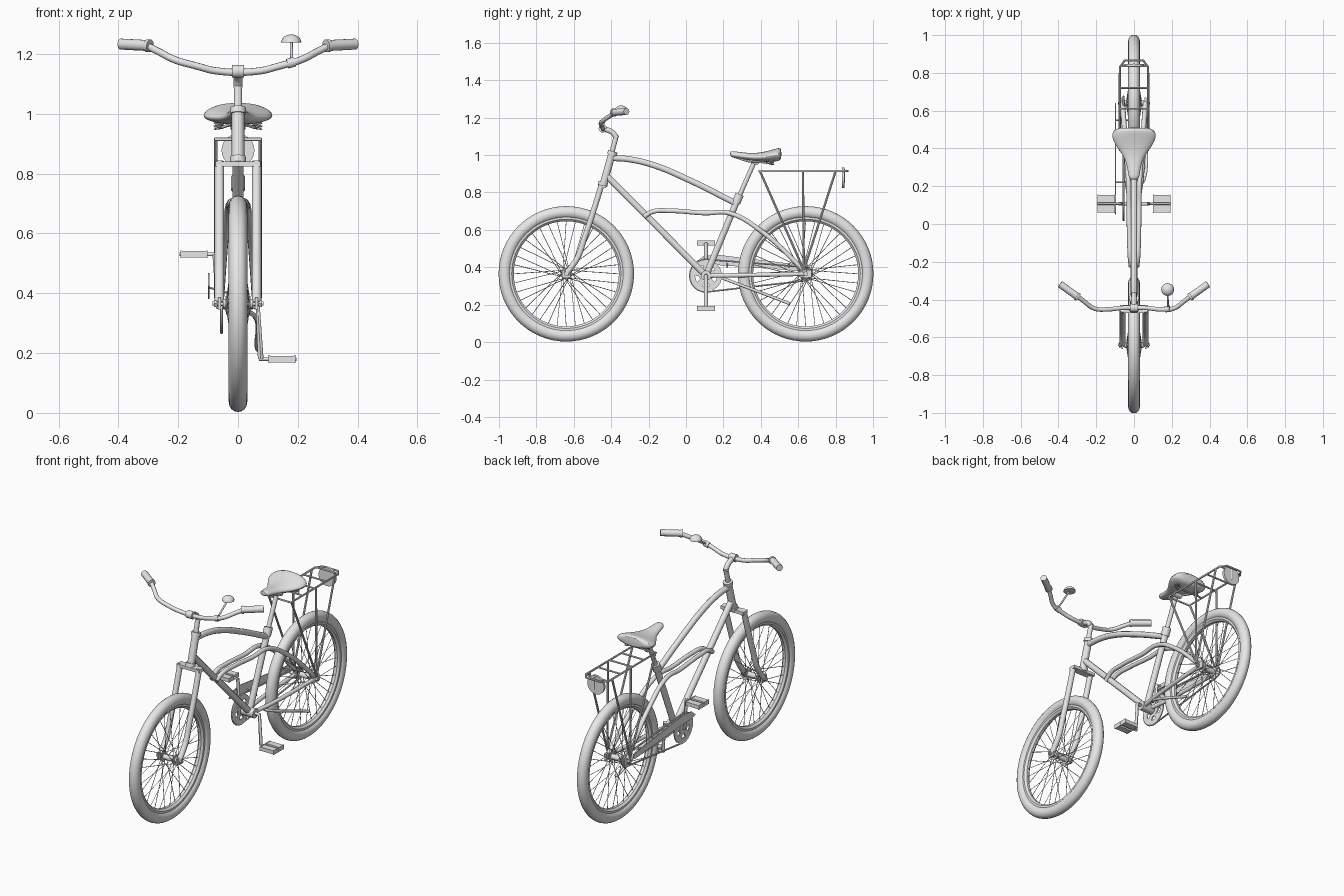
import bpy, bmesh, math
from mathutils import Vector, Matrix

cube = bpy.data.objects.get("Cube")
if cube:
    bpy.data.objects.remove(cube)

grey = bpy.data.materials.new("plain_grey")
grey.use_nodes = True
grey.diffuse_color = (0.8, 0.8, 0.8, 1)
grey.node_tree.nodes["Principled BSDF"].inputs["Base Color"].default_value = (0.8, 0.8, 0.8, 1)
parts = []


def add(name, mesh):
    mesh.name = name
    mesh.materials.clear()
    mesh.materials.append(grey)
    ob = bpy.data.objects.new(name, mesh)
    bpy.context.scene.collection.objects.link(ob)
    parts.append(ob)
    return ob


def tubes(name, paths, r, curved=False, loop=False, sides=3):
    """Round tubes of radius r along each path, kept as one mesh."""
    cu = bpy.data.curves.new(name, 'CURVE')
    cu.dimensions = '3D'
    cu.bevel_depth = r
    cu.bevel_resolution = sides
    cu.use_fill_caps = True
    cu.resolution_u = 8
    for path in paths:
        sp = cu.splines.new('BEZIER' if curved else 'POLY')
        pts = sp.bezier_points if curved else sp.points
        pts.add(len(path) - 1)
        for p, co in zip(pts, path):
            if curved:
                p.co = co
                p.handle_left_type = p.handle_right_type = 'AUTO'
            else:
                p.co = (*co, 1)
        sp.use_cyclic_u = loop
    tmp = bpy.data.objects.new(name + "_curve", cu)
    bpy.context.scene.collection.objects.link(tmp)
    mesh = bpy.data.meshes.new_from_object(tmp.evaluated_get(bpy.context.evaluated_depsgraph_get()))
    bpy.data.objects.remove(tmp)
    return add(name, mesh)


def boxes(name, items):
    """Boxes given as (centre, size) in one mesh."""
    bm = bmesh.new()
    for c, s in items:
        bmesh.ops.create_cube(bm, size=1, matrix=Matrix.Translation(c) @ Matrix.Diagonal((*s, 1)))
    mesh = bpy.data.meshes.new(name)
    bm.to_mesh(mesh)
    bm.free()
    return add(name, mesh)


def ring(name, y, z, profile, x=0, n=64):
    """Closed (x, radius) profile spun around an axle along x."""
    bm = bmesh.new()
    rows = [[bm.verts.new((x + px, y + r * math.cos(a), z + r * math.sin(a))) for px, r in profile]
            for a in (math.tau * i / n for i in range(n))]
    m = len(profile)
    for i in range(n):
        for j in range(m):
            k = (j + 1) % m
            bm.faces.new((rows[i][j], rows[i][k], rows[(i + 1) % n][k], rows[(i + 1) % n][j]))
    bmesh.ops.recalc_face_normals(bm, faces=bm.faces)
    mesh = bpy.data.meshes.new(name)
    bm.to_mesh(mesh)
    bm.free()
    return add(name, mesh)


def plate(name, outline, x, t):
    """Flat side plate from a (y, z) outline."""
    bm = bmesh.new()
    f = bm.faces.new([bm.verts.new((x, y, z)) for y, z in outline])
    ext = bmesh.ops.extrude_face_region(bm, geom=[f])
    bmesh.ops.translate(bm, vec=(t, 0, 0), verts=[v for v in ext["geom"] if isinstance(v, bmesh.types.BMVert)])
    bmesh.ops.recalc_face_normals(bm, faces=bm.faces)
    mesh = bpy.data.meshes.new(name)
    bm.to_mesh(mesh)
    bm.free()
    return add(name, mesh)


def both(path):
    return [[(s * x, y, z) for x, y, z in path] for s in (1, -1)]


AX, WZ = 0.64, 0.365          # axle offset and height
BY, BZ = 0.107, 0.355         # crank axle

# Wheels: tyre, rim, hub and crossed spokes
tyre = [(0.031 * math.cos(math.tau * i / 16), 0.329 + 0.033 * math.sin(math.tau * i / 16)) for i in range(16)]
rim = [(-0.019, 0.305), (-0.019, 0.292), (-0.008, 0.281), (0.008, 0.281), (0.019, 0.292), (0.019, 0.305)]
for label, y in (("front", -AX), ("rear", AX)):
    ring(label + "_tyre", y, WZ, tyre)
    ring(label + "_rim", y, WZ, rim)
    tubes(label + "_hub", [[(-0.05, y, WZ), (0.05, y, WZ)]], 0.016)
    tubes(label + "_hub_flanges", [[(s * 0.036, y, WZ), (s * 0.041, y, WZ)] for s in (1, -1)], 0.027)
    tubes(label + "_axle", [[(-0.085, y, WZ), (0.085, y, WZ)]], 0.007)
    tubes(label + "_axle_nuts", [[(s * 0.068, y, WZ), (s * 0.08, y, WZ)] for s in (1, -1)], 0.013, sides=1)
    spokes = []
    for i in range(36):
        a = math.tau * i / 36
        b = a + (0.9 if i % 4 < 2 else -0.9)
        spokes.append([((0.038 if i % 2 else -0.038), y + 0.024 * math.cos(b), WZ + 0.024 * math.sin(b)),
                       (0, y + 0.284 * math.cos(a), WZ + 0.284 * math.sin(a))])
    tubes(label + "_spokes", spokes, 0.0018, sides=0)

# Frame
tubes("top_tube", [[(0, -0.4, 0.985), (0, -0.3, 0.977), (0, -0.17, 0.945), (0, 0.02, 0.865), (0, 0.27, 0.74)]], 0.017, True)
tubes("down_tube", [[(0, -0.425, 0.89), (0, BY, BZ)]], 0.018)
tubes("seat_tube", [[(0, BY, BZ), (0, 0.285, 0.785)]], 0.018)
tubes("seat_clamp", [[(0, 0.268, 0.745), (0, 0.287, 0.79)]], 0.024)
tubes("seat_post", [[(0, 0.28, 0.77), (0, 0.375, 0.985)]], 0.013)
tubes("middle_and_seat_stays", both([(0.015, -0.225, 0.67), (0.02, -0.18, 0.697), (0.024, -0.08, 0.702),
      (0.027, 0.1, 0.69), (0.03, 0.23, 0.69), (0.043, 0.4, 0.595), (0.06, AX, WZ + 0.01)]), 0.013, True)
tubes("chain_stays", both([(0.02, BY, BZ), (0.04, 0.25, 0.357), (0.06, AX, WZ)]), 0.012, True)
tubes("bottom_bracket", [[(-0.04, BY, BZ), (0.04, BY, BZ)]], 0.028)
boxes("rear_dropouts", [((s * 0.06, AX, WZ), (0.01, 0.06, 0.04)) for s in (1, -1)])
tubes("head_tube", [[(0, -0.44, 0.85), (0, -0.395, 1.01)]], 0.021)
tubes("headset_cups", [[(0, -0.447, 0.835), (0, -0.441, 0.856)], [(0, -0.397, 1.0), (0, -0.391, 1.02)]], 0.027)

# Fork
boxes("fork_crown", [((0, -0.45, 0.832), (0.15, 0.042, 0.018))])
tubes("fork_legs", both([(0.062, -0.452, 0.84), (0.062, -0.495, 0.7), (0.062, -0.545, 0.55),
      (0.062, -0.578, 0.455), (0.062, -AX, WZ)]), 0.016, True)
boxes("fork_dropouts", [((s * 0.062, -AX, WZ), (0.01, 0.045, 0.04)) for s in (1, -1)])

# Handlebar and stem
tubes("stem_post", [[(0, -0.4, 1.0), (0, -0.372, 1.105)]], 0.014)
tubes("stem_arm", [[(0, -0.37, 1.09), (0, -0.395, 1.122), (0, -0.445, 1.142)]], 0.015, True)
tubes("stem_clamp", [[(-0.02, -0.445, 1.142), (0.02, -0.445, 1.142)]], 0.022)
half = [(0.07, -0.445, 1.143), (0.14, -0.452, 1.16), (0.21, -0.447, 1.18), (0.27, -0.405, 1.21), (0.31, -0.375, 1.228), (0.385, -0.322, 1.232)]
left, right = both(half)
tubes("handlebar", [right[::-1] + left], 0.012, True)
tubes("grips", both([(0.3, -0.384, 1.228), (0.392, -0.318, 1.233)]), 0.019)
tubes("grip_collars", both([(0.294, -0.388, 1.227), (0.304, -0.381, 1.228)]), 0.022)

# Bell: stalk and dome
tubes("bell_stalk", [[(0.18, -0.452, 1.17), (0.178, -0.35, 1.24)]], 0.005)
tubes("bell_clamp", [[(0.165, -0.451, 1.167), (0.19, -0.449, 1.174)]], 0.017)
bm = bmesh.new()
bmesh.ops.create_uvsphere(bm, u_segments=20, v_segments=12, radius=0.034)
bmesh.ops.bisect_plane(bm, geom=bm.verts[:] + bm.edges[:] + bm.faces[:], plane_co=(0, 0, 0), plane_no=(0, 0, -1), clear_outer=True)
bmesh.ops.holes_fill(bm, edges=[e for e in bm.edges if e.is_boundary])
bmesh.ops.transform(bm, verts=bm.verts, matrix=Matrix.Translation((0.178, -0.347, 1.238)) @ Matrix.Diagonal((1, 1, 0.8, 1)))
dome = bpy.data.meshes.new("bell_dome")
bm.to_mesh(dome)
bm.free()
add("bell_dome", dome)

# Saddle: lofted sections (y, half width, top, bottom)
sections = [(0.235, 0.02, 1.02, 0.995), (0.25, 0.03, 1.022, 0.985), (0.32, 0.038, 1.012, 0.975), (0.37, 0.062, 1.01, 0.967),
            (0.42, 0.103, 1.018, 0.963), (0.465, 0.121, 1.03, 0.963), (0.495, 0.112, 1.039, 0.967), (0.511, 0.085, 1.037, 0.978)]
bm = bmesh.new()
rows = []
for y, w, top, low in sections:
    row = []
    for i in range(20):
        c, s = math.cos(math.tau * i / 20), math.sin(math.tau * i / 20)
        mid = low + 0.45 * (top - low)
        row.append(bm.verts.new((w * c, y, mid + s * ((top - mid) if s > 0 else (mid - low)))))
    rows.append(row)
for a, b in zip(rows, rows[1:]):
    for i in range(20):
        bm.faces.new((a[i], a[(i + 1) % 20], b[(i + 1) % 20], b[i]))
bm.faces.new(rows[0])
bm.faces.new(rows[-1])
bmesh.ops.recalc_face_normals(bm, faces=bm.faces)
saddle = bpy.data.meshes.new("saddle")
bm.to_mesh(saddle)
bm.free()
add("saddle", saddle).modifiers.new("round", 'SUBSURF').render_levels = 1
tubes("saddle_rails", both([(0.012, 0.26, 0.99), (0.02, 0.34, 0.965), (0.03, 0.4, 0.962), (0.06, 0.46, 0.953)]), 0.005, True)
coil = [(0.065 + 0.014 * math.cos(i * 0.8), 0.455 + 0.014 * math.sin(i * 0.8), 0.948 + i * 0.0013) for i in range(25)]
tubes("saddle_springs", both(coil), 0.003, sides=1)
tubes("saddle_clamp", [[(-0.025, 0.375, 0.962), (0.025, 0.375, 0.962)]], 0.016)

# Rear rack with reflector
RZ, RX = 0.915, 0.075
tubes("rack_frame", [[(-RX, 0.39, RZ), (-RX, 0.83, RZ), (-0.05, 0.865, RZ), (0.05, 0.865, RZ), (RX, 0.83, RZ), (RX, 0.39, RZ)]], 0.006, loop=True, sides=2)
tubes("rack_bars", [[(-RX, y, RZ), (RX, y, RZ)] for y in (0.5, 0.61, 0.72, 0.835)], 0.005, sides=2)
tubes("rack_legs", [p for y in (0.395, 0.625, 0.8) for p in both([(RX, y, RZ), (RX, AX - 0.01, WZ + 0.02)])], 0.006, sides=2)
tubes("reflector", [[(0, 0.834, 0.878), (0, 0.848, 0.878)]], 0.055, sides=10)
tubes("reflector_bracket", [[(0, 0.842, 0.85), (0, 0.842, 0.925)]], 0.009)

# Chainwheel, sprocket, chain and guard
CX = -0.055
ring("chainwheel_rim", BY, BZ, [(-0.003, 0.058), (-0.003, 0.085), (0.003, 0.085), (0.003, 0.058)], CX, 40)
ring("chainwheel_centre", BY, BZ, [(-0.004, 0.006), (-0.004, 0.036), (0.004, 0.036), (0.004, 0.006)], CX, 32)
for i in range(5):
    a = math.tau * i / 5 + math.pi / 2
    d, n = Vector((math.cos(a), math.sin(a))), Vector((-math.sin(a), math.cos(a)))
    c = Vector((BY, BZ))
    plate("chainwheel_arm", [c + d * r + n * w for r, w in ((0.03, 0.014), (0.062, 0.018), (0.062, -0.018), (0.03, -0.014))], CX - 0.003, 0.006)
ring("rear_sprocket", AX, WZ, [(-0.003, 0.01), (-0.003, 0.034), (0.003, 0.034), (0.003, 0.01)], CX, 24)
arc = lambda y, z, r, a0: [(CX, y + r * math.cos(a0 + math.pi * i / 12), z + r * math.sin(a0 + math.pi * i / 12)) for i in range(13)]
tubes("chain", [arc(BY, BZ, 0.087, math.pi / 2) + arc(AX, WZ, 0.036, -math.pi / 2)], 0.005, loop=True, sides=1)
plate("chain_guard", [(0.05, 0.425), (0.09, 0.458), (0.16, 0.468), (0.62, 0.412), (0.64, 0.395), (0.62, 0.38), (0.2, 0.41), (0.1, 0.415)], -0.1, 0.004)
tubes("guard_brackets", [[(-0.1, y, 0.42), (-0.03, y, 0.4)] for y in (0.22, 0.55)], 0.004, sides=1)

# Cranks and pedals: one up, one down
for label, s, dz in (("right", -1, 0.175), ("left", 1, -0.175)):
    tubes(label + "_crank", [[(s * 0.03, BY, BZ), (s * 0.066, BY, BZ), (s * 0.076, BY, BZ + dz)]], 0.01)
    z = BZ + dz
    tubes(label + "_pedal_axle", [[(s * 0.07, BY, z), (s * 0.195, BY, z)]], 0.006)
    boxes(label + "_pedal", [((s * 0.147, BY + t * 0.027, z), (0.082, 0.038, 0.022)) for t in (1, -1)]
          + [((s * x, BY, z), (0.005, 0.096, 0.026)) for x in (0.104, 0.19)])

# Folded kickstand
tubes("kickstand", [[(0.03, 0.2, 0.34), (0.055, 0.24, 0.325), (0.065, 0.53, 0.215), (0.075, 0.555, 0.205)]], 0.008, True)

bpy.ops.object.select_all(action='DESELECT')
for ob in parts:
    ob.select_set(True)
bpy.context.view_layer.objects.active = parts[0]
bpy.ops.object.shade_smooth_by_angle(angle=math.radians(40))
